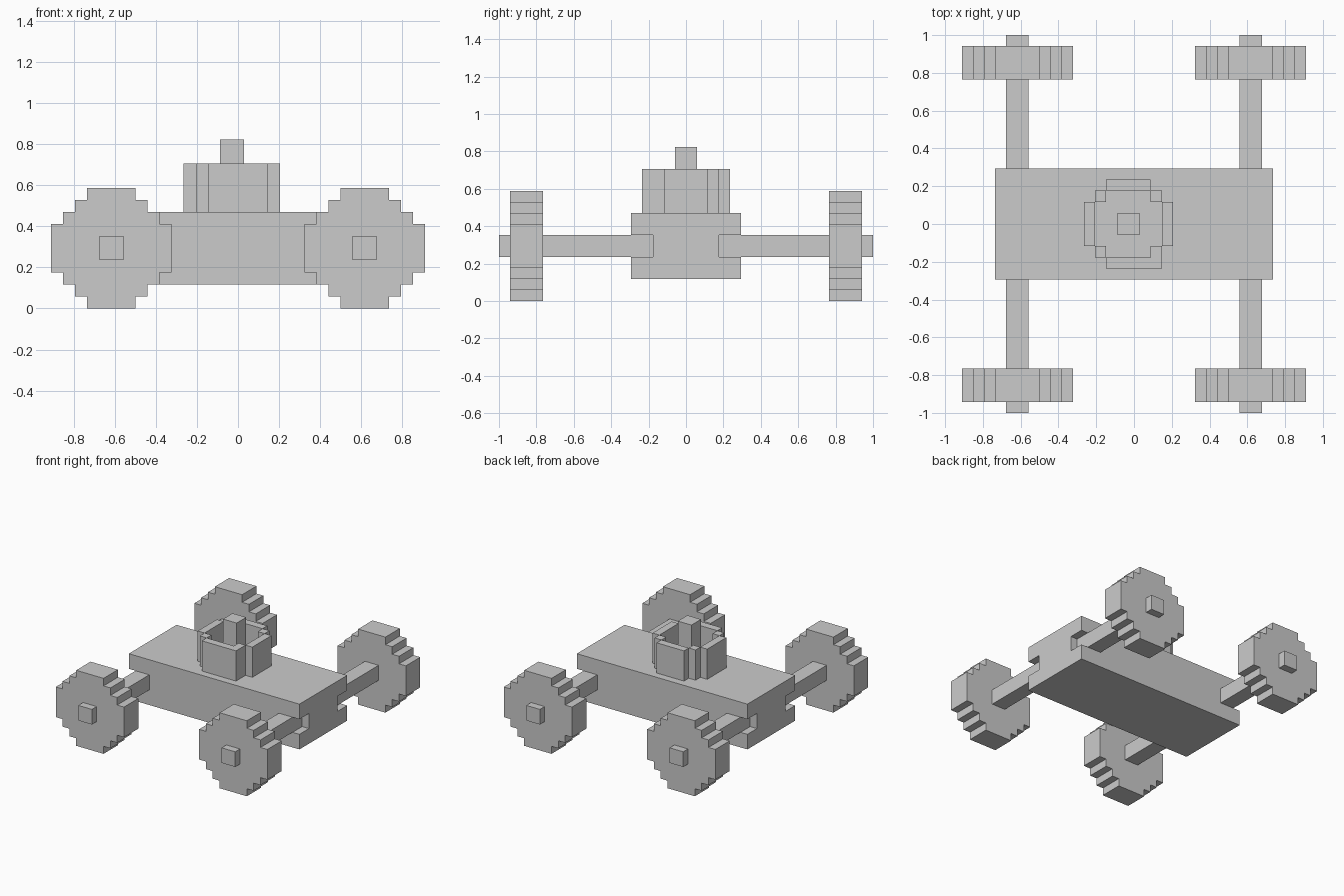
import bpy, bmesh

if "Cube" in bpy.data.objects:
    bpy.data.objects.remove(bpy.data.objects["Cube"])

U = 2 / 34  # block size


def boxes(name, blocks):
    """One object from boxes given as (x0, x1, y0, y1, z0, z1) in block units."""
    bm = bmesh.new()
    for x0, x1, y0, y1, z0, z1 in blocks:
        vs = bmesh.ops.create_cube(bm, size=1)["verts"]
        for v in vs:
            v.co.x = U * (x1 if v.co.x > 0 else x0)
            v.co.y = U * (y1 if v.co.y > 0 else y0)
            v.co.z = U * (z1 if v.co.z > 0 else z0)
    return finish(name, bm)


def finish(name, bm):
    bmesh.ops.recalc_face_normals(bm, faces=bm.faces)
    me = bpy.data.meshes.new(name)
    bm.to_mesh(me)
    bm.free()
    ob = bpy.data.objects.new(name, me)
    bpy.context.collection.objects.link(ob)
    return ob


def wheel(name, cx, y0, y1):
    """Stepped disc extruded along y."""
    quarter = [(5, 0), (5, 2), (4, 2), (4, 3), (3, 3), (3, 4), (2, 4), (2, 5), (0, 5)][1:-1]
    half = quarter + [(-x, z) for x, z in reversed(quarter)]
    outline = half + [(-x, -z) for x, z in half]
    bm = bmesh.new()
    face = bm.faces.new([bm.verts.new((U * (cx + x), U * y0, U * (5 + z))) for x, z in outline])
    ext = bmesh.ops.extrude_face_region(bm, geom=[face])["geom"]
    verts = [g for g in ext if isinstance(g, bmesh.types.BMVert)]
    bmesh.ops.translate(bm, vec=(0, U * (y1 - y0), 0), verts=verts)
    return finish(name, bm)


# Chassis: full core, with the middle layer cut back at the corners for the axles
boxes("chassis", [
    (-12.5, 12.5, -5, 5, 2, 4),
    (-12.5, 12.5, -5, 5, 6, 8),
    (-12.5, 12.5, -3, 3, 4, 6),
    (-9.5, 9.5, -5, -3, 4, 6),
    (-9.5, 9.5, 3, 5, 4, 6),
])

# Four axles with wheels
for sy, end in ((-1, "front"), (1, "back")):
    for sx, side in ((-1, "left"), (1, "right")):
        c = 10.5 * sx
        ys = sorted((3 * sy, 17 * sy))
        boxes(f"axle_{end}_{side}", [(c - 1, c + 1, *ys, 4, 6)])
        wheel(f"wheel_{end}_{side}", c, *sorted((13 * sy, 16 * sy)))

# Open ring on top: four walls and four corner posts
boxes("ring_wall", [(*b, 8, 12) for b in (
    (-2.5, 2.5, -4, -3), (-2.5, 1.5, 3, 4),
    (-4.5, -3.5, -2, 2), (2.5, 3.5, -2, 2),
    (-3.5, -2.5, -3, -2), (1.5, 2.5, -3, -2),
    (-3.5, -2.5, 2, 3), (1.5, 2.5, 2, 3))])

# Centre post
boxes("centre_post", [(-1.5, 0.5, -1, 1, 8, 14)])
